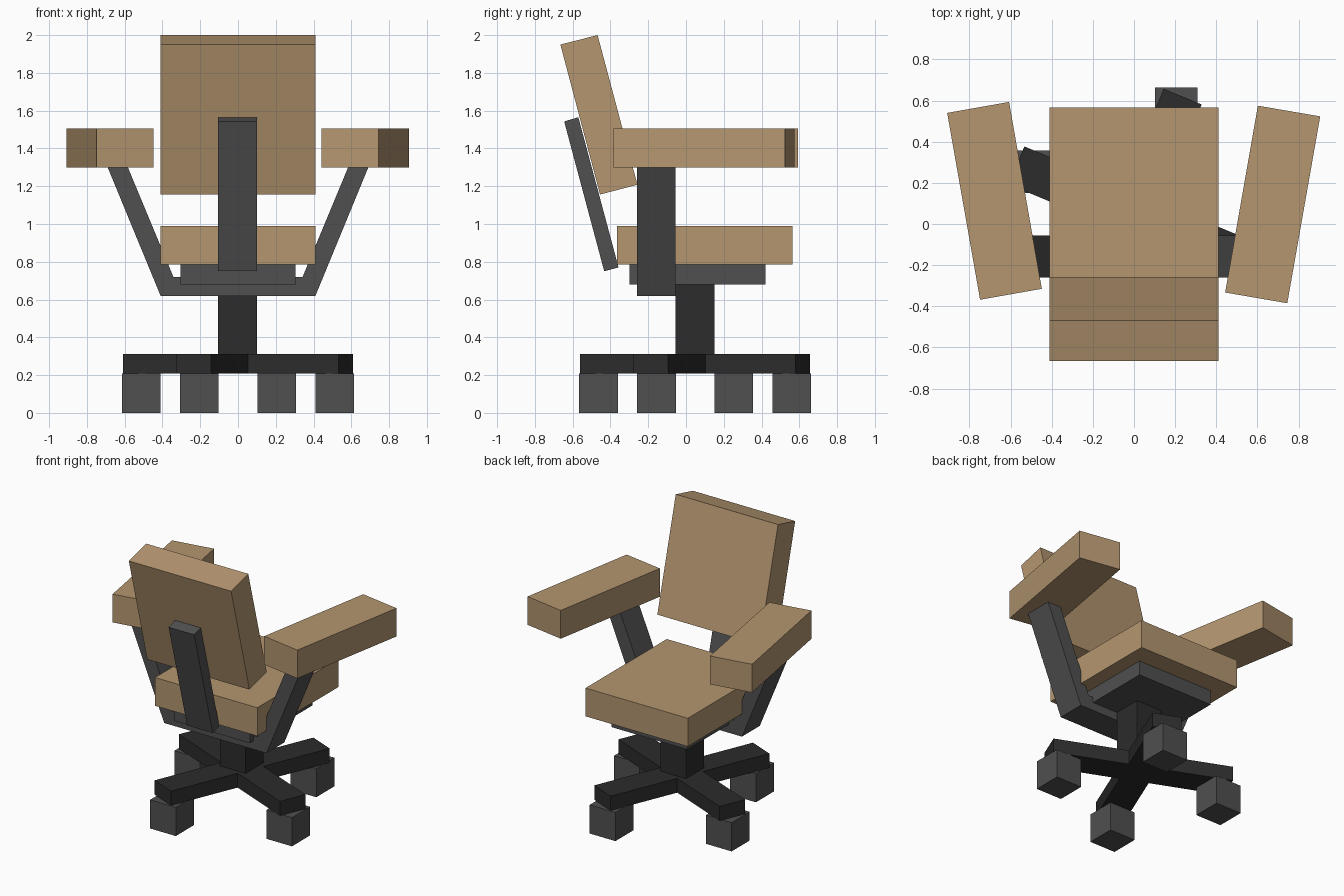
import bpy, bmesh, math
from mathutils import Vector

if "Cube" in bpy.data.objects:
    bpy.data.objects.remove(bpy.data.objects["Cube"])


def material(name, rgb):
    m = bpy.data.materials.new(name)
    m.diffuse_color = (*rgb, 1)
    m.use_nodes = True
    m.node_tree.nodes["Principled BSDF"].inputs["Base Color"].default_value = m.diffuse_color
    return m


TAN = material("tan cushion", (0.456, 0.305, 0.162))
GREY = material("grey metal", (0.08, 0.08, 0.08))
DARK = material("dark metal", (0.025, 0.025, 0.025))


def prism(name, profile, axis, lo, hi, mat):
    """Extrude a closed 2D profile along an axis from lo to hi."""
    def place(p, d):
        return {"x": (d, *p), "y": (p[0], d, p[1]), "z": (*p, d)}[axis]
    bm = bmesh.new()
    face = bm.faces.new([bm.verts.new(place(p, lo)) for p in profile])
    new = bmesh.ops.extrude_face_region(bm, geom=[face])["geom"]
    shift = Vector(place((0, 0), hi - lo))
    bmesh.ops.translate(bm, vec=shift, verts=[v for v in new if isinstance(v, bmesh.types.BMVert)])
    # the source face is kept by the extrude, closing the prism
    bmesh.ops.recalc_face_normals(bm, faces=bm.faces)
    me = bpy.data.meshes.new(name)
    bm.to_mesh(me)
    bm.free()
    me.materials.append(mat)
    ob = bpy.data.objects.new(name, me)
    bpy.context.collection.objects.link(ob)
    return ob


def box(name, x, y, z, mat):
    return prism(name, [(x[0], y[0]), (x[1], y[0]), (x[1], y[1]), (x[0], y[1])], "z", *z, mat)


# Seat and the plate beneath it
box("seat", (-0.41, 0.41), (-0.365, 0.565), (0.785, 0.99), TAN)
box("seat_plate", (-0.305, 0.305), (-0.30, 0.42), (0.68, 0.785), GREY)

# Tilted backrest and its support bar
prism("backrest", [(-0.665, 1.95), (-0.468, 2.0), (-0.257, 1.208), (-0.455, 1.156)],
      "x", -0.41, 0.41, TAN)
prism("back_support", [(-0.645, 1.543), (-0.57, 1.565), (-0.357, 0.77), (-0.433, 0.75)],
      "x", -0.105, 0.1, GREY)

# Arm frame: one bent band under the seat
half = [(0.41, 0.62), (0.69, 1.3), (0.583, 1.3), (0.342, 0.72)]
prism("arm_frame", half + [(-x, z) for x, z in reversed(half)], "y", -0.26, -0.055, GREY)

# Armrests, splayed outwards towards the seat edge
prism("left_armrest", [(-0.908, 0.54), (-0.607, 0.593), (-0.448, -0.315), (-0.748, -0.368)],
      "z", 1.3, 1.505, TAN)
prism("right_armrest", [(0.905, 0.523), (0.602, 0.575), (0.443, -0.333), (0.745, -0.385)],
      "z", 1.3, 1.505, TAN)

# Column
box("column", (-0.105, 0.1), (-0.055, 0.15), (0.21, 0.68), DARK)

# Crossed base, one twelve-sided plus shape turned by 22.5 degrees
CY, L, W = 0.048, 0.618, 0.1
plus = []
for i in range(4):
    a = math.radians(-22.5 + 90 * i)
    c, s = math.cos(a), math.sin(a)
    for u, v in [(L, -W), (L, W), (W, W)]:
        plus.append((u * c - v * s, CY + u * s + v * c))
prism("base_cross", plus, "z", 0.208, 0.312, DARK)

# Cube wheels under the arm ends
x, y = 0.512, -0.205
for i in range(4):
    cx, cy = x, CY + y
    box(f"wheel_{i + 1}", (cx - 0.103, cx + 0.103), (cy - 0.103, cy + 0.103), (0, 0.208), GREY)
    x, y = -y, x
